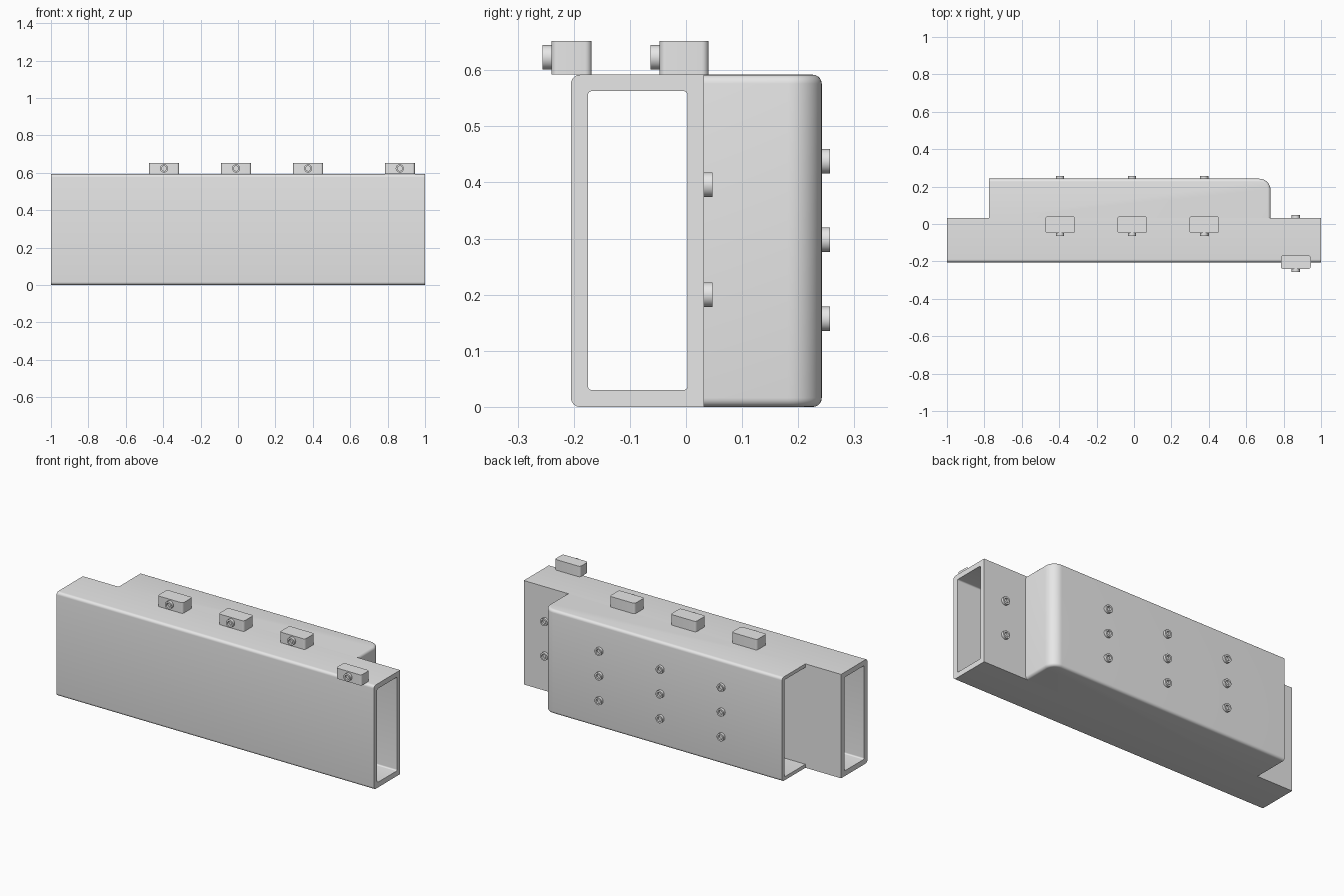
import bpy, bmesh
from math import sin, cos, pi
from mathutils import Matrix, Vector

if "Cube" in bpy.data.objects:
    bpy.data.objects.remove(bpy.data.objects["Cube"])

grey = bpy.data.materials.new("light grey")
grey.use_nodes = True
grey.diffuse_color = (0.8, 0.8, 0.8, 1)
grey.node_tree.nodes["Principled BSDF"].inputs["Base Color"].default_value = (0.8, 0.8, 0.8, 1)

HEIGHT = 0.592
BACK = 0.032          # rear face of the long tube
DUCT_BACK = 0.242     # rear face of the side duct


def loft(name, rings, cap=True, closed=False):
    """Skin a list of equal-length point rings, optionally capped or looped."""
    bm = bmesh.new()
    loops = [[bm.verts.new(p) for p in ring] for ring in rings]
    pairs = list(zip(loops, loops[1:]))
    if closed:
        pairs.append((loops[-1], loops[0]))
    for a, b in pairs:
        for i in range(len(a)):
            j = (i + 1) % len(a)
            bm.faces.new((a[i], a[j], b[j], b[i]))
    if cap:
        bm.faces.new(loops[0])
        bm.faces.new(loops[-1])
    bmesh.ops.remove_doubles(bm, verts=bm.verts, dist=1e-5)
    bmesh.ops.recalc_face_normals(bm, faces=bm.faces)
    mesh = bpy.data.meshes.new(name)
    bm.to_mesh(mesh)
    bm.free()
    mesh.materials.append(grey)
    obj = bpy.data.objects.new(name, mesh)
    bpy.context.collection.objects.link(obj)
    return obj


def smooth(obj):
    bpy.ops.object.select_all(action="DESELECT")
    obj.select_set(True)
    bpy.context.view_layer.objects.active = obj
    bpy.ops.object.shade_smooth_by_angle(angle=0.6)


def rounded_rect(u0, u1, v0, v1, radii, steps=6):
    """Counter-clockwise outline; radii start at the (u1, v1) corner."""
    corners = [(u1, v1, -1, -1), (u0, v1, 1, -1), (u0, v0, 1, 1), (u1, v0, -1, 1)]
    points = []
    for k, ((u, v, su, sv), r) in enumerate(zip(corners, radii)):
        for i in range(steps + 1):
            a = (k + i / steps) * pi / 2
            points.append((u + su * r + r * cos(a), v + sv * r + r * sin(a)))
    return points


# Long open tube, rounded along its front edges only
outer = rounded_rect(-0.205, BACK, 0, HEIGHT, (0, 0.016, 0.016, 0))
inner = rounded_rect(-0.175, 0.003, 0.03, 0.563, (0.008,) * 4)
rings = [[(x, y, z) for y, z in profile]
         for x, profile in ((-1, outer), (1, outer), (1, inner), (-1, inner))]
smooth(loft("main_tube", rings, cap=False, closed=True))


# Side duct: hollow, open at the right end, rounded at the left end
def duct_solid(name, inset, x_start, y_start, fillet):
    radius, steps = 0.06, 10

    def outline(d, z):
        x1, y1 = 0.73 - d, DUCT_BACK - d
        r = radius - d
        points = [(x_start, y_start, z), (x1, y_start, z)]
        for i in range(steps + 1):
            a = i / steps * pi / 2
            points.append((x1 - r + r * cos(a), y1 - r + r * sin(a), z))
        return points + [(x_start, y1, z)]

    layers = []
    for i in range(6):
        a = i / 5 * pi / 2
        layers.append((inset + fillet * (1 - sin(a)), inset + fillet * (1 - cos(a))))
    layers += [(d, HEIGHT - z) for d, z in reversed(layers)]
    return loft(name, [outline(d, z) for d, z in layers])


duct = duct_solid("side_duct", 0, -0.775, BACK, 0.016)
cutter = duct_solid("duct_cutter", 0.02, -0.9, BACK - 0.05, 0.006)
cutter.hide_render = True
cut = duct.modifiers.new("hollow", "BOOLEAN")
cut.operation = "DIFFERENCE"
cut.solver = "EXACT"
cut.object = cutter
bpy.context.view_layer.objects.active = duct
bpy.ops.object.modifier_apply(modifier=cut.name)
bpy.data.objects.remove(cutter)
smooth(duct)


# Round hollow nozzle pointing along y
def nozzle(name, x, y, z, direction, length):
    rings = []
    for r, depth in ((0.022, 0), (0.022, length), (0.013, length), (0.013, 0.003)):
        rings.append([(x + r * cos(a), y + direction * depth, z + r * sin(a))
                      for a in (i * pi / 12 for i in range(24))])
    smooth(loft(name, rings))


# Top blocks, each with a front nozzle
columns = (-0.395, -0.01, 0.375)
blocks = [(x, -0.047, 0.04) for x in columns] + [(0.865, -0.24, -0.168)]
for n, (x, y0, y1) in enumerate(blocks, 1):
    plan = rounded_rect(x - 0.08, x + 0.08, y0, y1, (0.012,) * 4)
    smooth(loft(f"top_block_{n}", [[(u, v, z) for u, v in plan] for z in (HEIGHT, 0.652)]))
    nozzle(f"block_nozzle_{n}", x, y0, 0.623, -1, 0.016)

# Nozzles on the back of the duct and of the tube
for c, x in enumerate(columns, 1):
    for r, z in enumerate((0.157, 0.298, 0.438), 1):
        nozzle(f"duct_nozzle_{c}_{r}", x, DUCT_BACK, z, 1, 0.015)
for r, z in enumerate((0.2, 0.396), 1):
    nozzle(f"tube_nozzle_{r}", 0.865, BACK, z, 1, 0.015)
